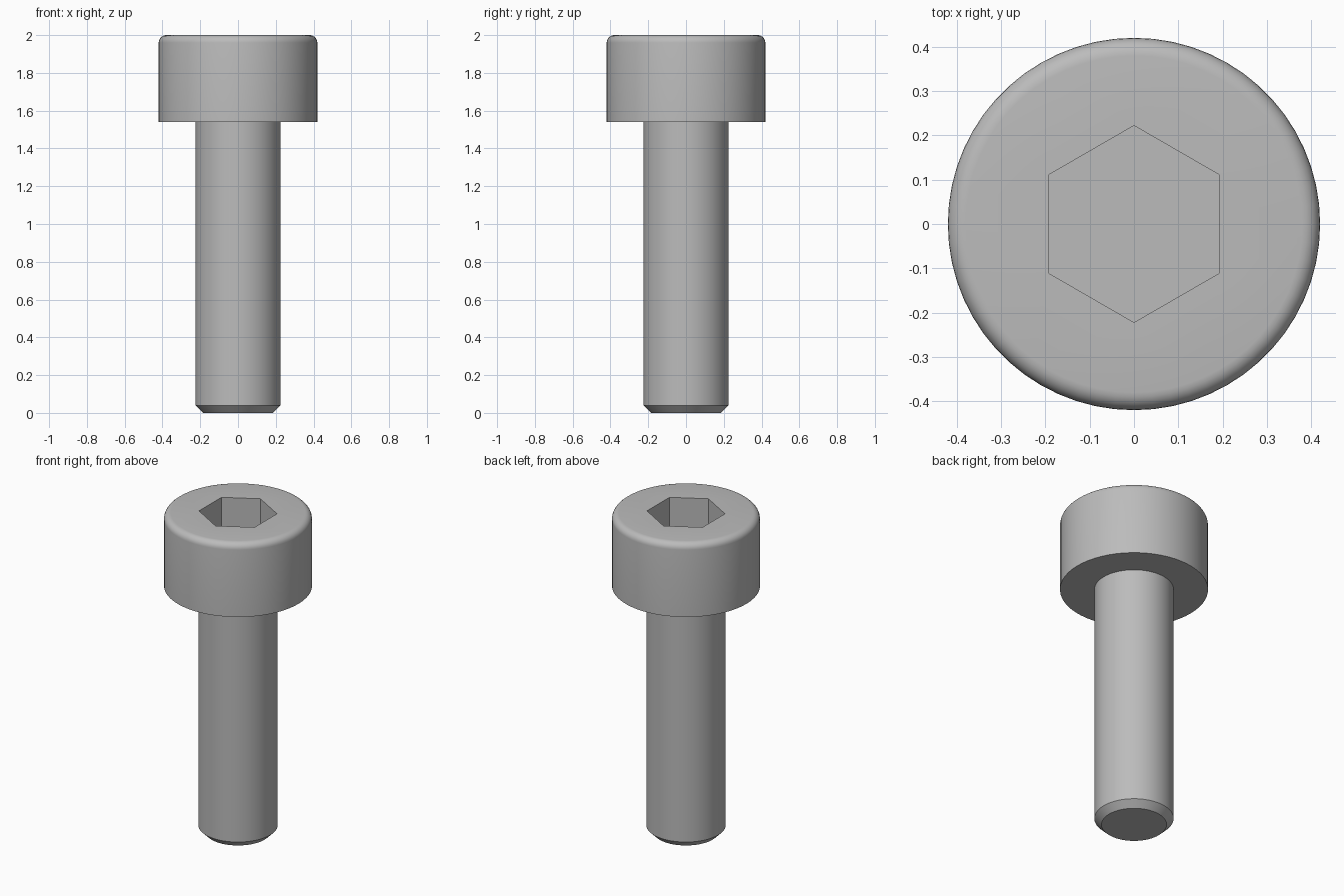
import bpy
import bmesh
from math import sin, cos, pi, radians

old = bpy.data.objects.get("Cube")
if old:
    bpy.data.objects.remove(old, do_unlink=True)

SIDES = 60
HEAD_BASE, TOP = 1.54, 2.0
SHANK_R, HEAD_R, FILLET = 0.225, 0.42, 0.04
HEX_R, HEX_DEPTH = 0.222, 0.24

steel = bpy.data.materials.new("steel grey")
steel.use_nodes = True
grey = (0.5, 0.5, 0.5, 1)
steel.diffuse_color = grey
steel.node_tree.nodes["Principled BSDF"].inputs["Base Color"].default_value = grey


def ring(bm, radius, z, sides=SIDES):
    """Closed loop of vertices, starting at +y."""
    return [bm.verts.new((-radius * sin(2 * pi * i / sides),
                          radius * cos(2 * pi * i / sides), z))
            for i in range(sides)]


def skin(bm, a, b):
    """Join two loops; b may have fewer vertices, spread evenly over a."""
    n, step = len(a), len(a) // len(b)
    for i in range(n):
        j = (i + 1) % n
        p = (i + step // 2) // step % len(b)
        q = (i + 1 + step // 2) // step % len(b)
        bm.faces.new([a[i], a[j], b[q]] + ([b[p]] if p != q else []))


def finish(bm, name):
    mesh = bpy.data.meshes.new(name)
    bm.to_mesh(mesh)
    bm.free()
    obj = bpy.data.objects.new(name, mesh)
    bpy.context.collection.objects.link(obj)
    mesh.materials.append(steel)
    bpy.ops.object.select_all(action="DESELECT")
    obj.select_set(True)
    bpy.context.view_layer.objects.active = obj
    bpy.ops.object.shade_smooth_by_angle(angle=radians(30))


def build(name, loops, cap):
    """Skin consecutive loops and close the chosen end."""
    bm = bmesh.new()
    rings = [ring(bm, *loop) for loop in loops]
    for a, b in zip(rings, rings[1:]):
        skin(bm, a, b)
    bm.faces.new(rings[0][::-1] if cap == "first" else rings[-1])
    finish(bm, name)


# Plain shank with a chamfered tip
build("shank", [(SHANK_R - 0.04, 0), (SHANK_R, 0.04), (SHANK_R, HEAD_BASE)], "first")

# Cylindrical head: underside, wall, rounded rim, then the hexagonal socket
rim = [(HEAD_R - FILLET * (1 - cos(k * pi / 12)), TOP - FILLET * (1 - sin(k * pi / 12)))
       for k in range(7)]
socket = [(HEX_R, TOP, 6), (HEX_R, TOP - HEX_DEPTH, 6)]
build("socket_head", [(SHANK_R, HEAD_BASE), (HEAD_R, HEAD_BASE)] + rim + socket, "last")
